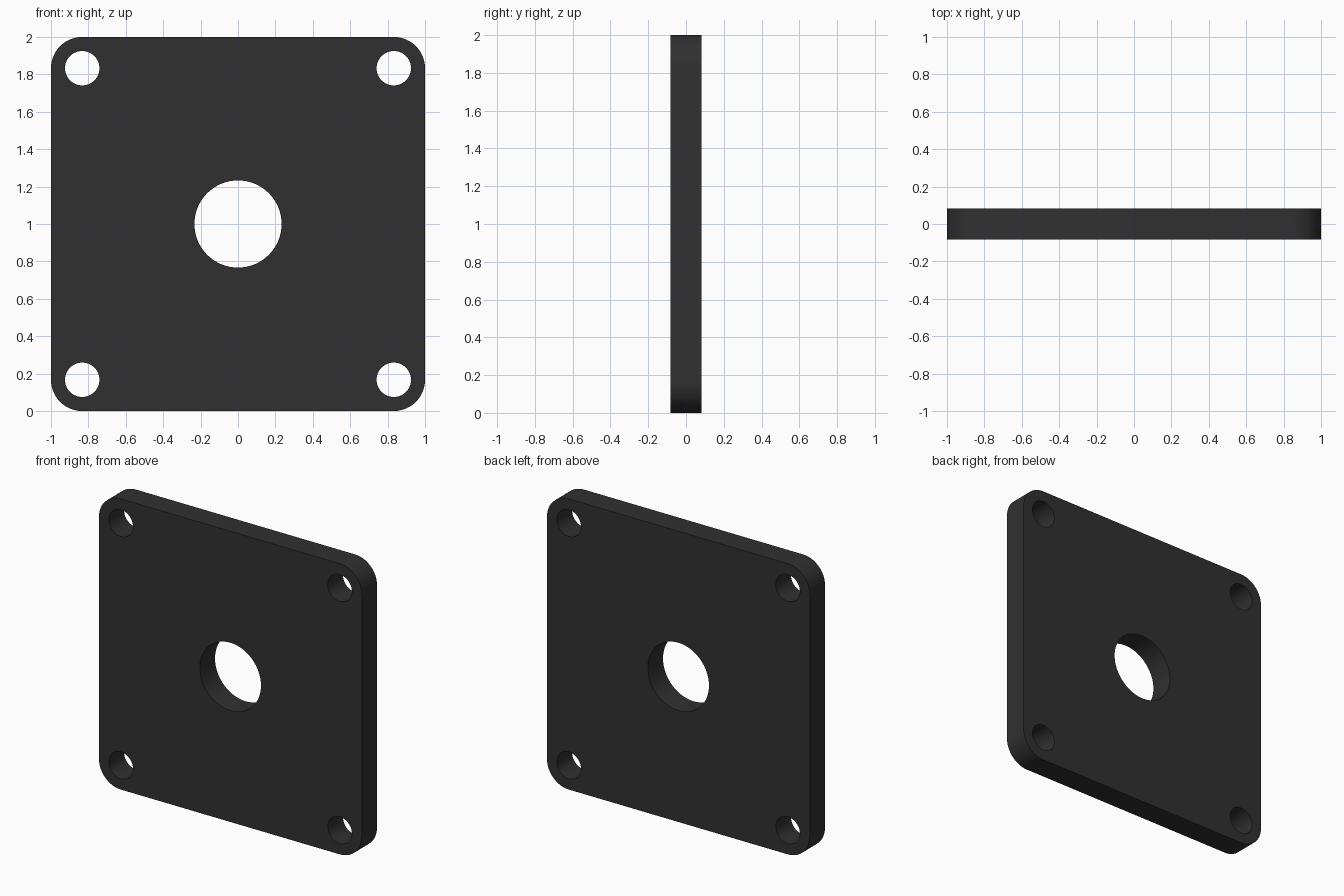
import bpy, bmesh
from math import sin, cos, pi, radians
from mathutils import Matrix

if "Cube" in bpy.data.objects:
    bpy.data.objects.remove(bpy.data.objects["Cube"])

HALF, THICK = 1.0, 0.166
CORNER_R, BOLT_R, BORE_R = 0.167, 0.092, 0.233
C = HALF - CORNER_R  # bolt holes share the corner centres


def arc(cx, cy, r, start, end, n):
    return [(cx + r * cos(start + (end - start) * i / n),
             cy + r * sin(start + (end - start) * i / n)) for i in range(n + 1)]


def add_loop(curve, pts):
    s = curve.splines.new('POLY')
    s.points.add(len(pts) - 1)
    for p, (x, y) in zip(s.points, pts):
        p.co = (x, y, 0, 1)
    s.use_cyclic_u = True


corners = [(C, C), (-C, C), (-C, -C), (C, -C)]
profile = bpy.data.curves.new("plate_profile", 'CURVE')
profile.dimensions = '2D'
profile.fill_mode = 'BOTH'
profile.extrude = THICK / 2

# Rounded square outline
outline = []
for i, (x, y) in enumerate(corners):
    outline += arc(x, y, CORNER_R, i * pi / 2, (i + 1) * pi / 2, 16)
add_loop(profile, outline)

# Centre bore and four bolt holes
add_loop(profile, arc(0, 0, BORE_R, 0, 2 * pi, 64)[:-1])
for x, y in corners:
    add_loop(profile, arc(x, y, BOLT_R, 0, 2 * pi, 48)[:-1])

# Turn the extruded profile into an upright mesh plate
helper = bpy.data.objects.new("profile_helper", profile)
bpy.context.collection.objects.link(helper)
bpy.context.view_layer.update()
deps = bpy.context.evaluated_depsgraph_get()
mesh = bpy.data.meshes.new_from_object(helper.evaluated_get(deps))
bpy.data.objects.remove(helper)

bm = bmesh.new()
bm.from_mesh(mesh)
bmesh.ops.remove_doubles(bm, verts=bm.verts, dist=1e-5)
bmesh.ops.recalc_face_normals(bm, faces=bm.faces)
bm.transform(Matrix.Translation((0, 0, HALF)) @ Matrix.Rotation(pi / 2, 4, 'X'))
bm.to_mesh(mesh)
bm.free()

plate = bpy.data.objects.new("mounting_plate", mesh)
bpy.context.collection.objects.link(plate)

# Dark finish
mat = bpy.data.materials.new("dark_finish")
mat.diffuse_color = (0.03, 0.03, 0.03, 1)
mat.use_nodes = True
mat.node_tree.nodes["Principled BSDF"].inputs["Base Color"].default_value = mat.diffuse_color
mesh.materials.clear()
mesh.materials.append(mat)

bpy.context.view_layer.objects.active = plate
plate.select_set(True)
bpy.ops.object.shade_smooth_by_angle(angle=radians(30))
